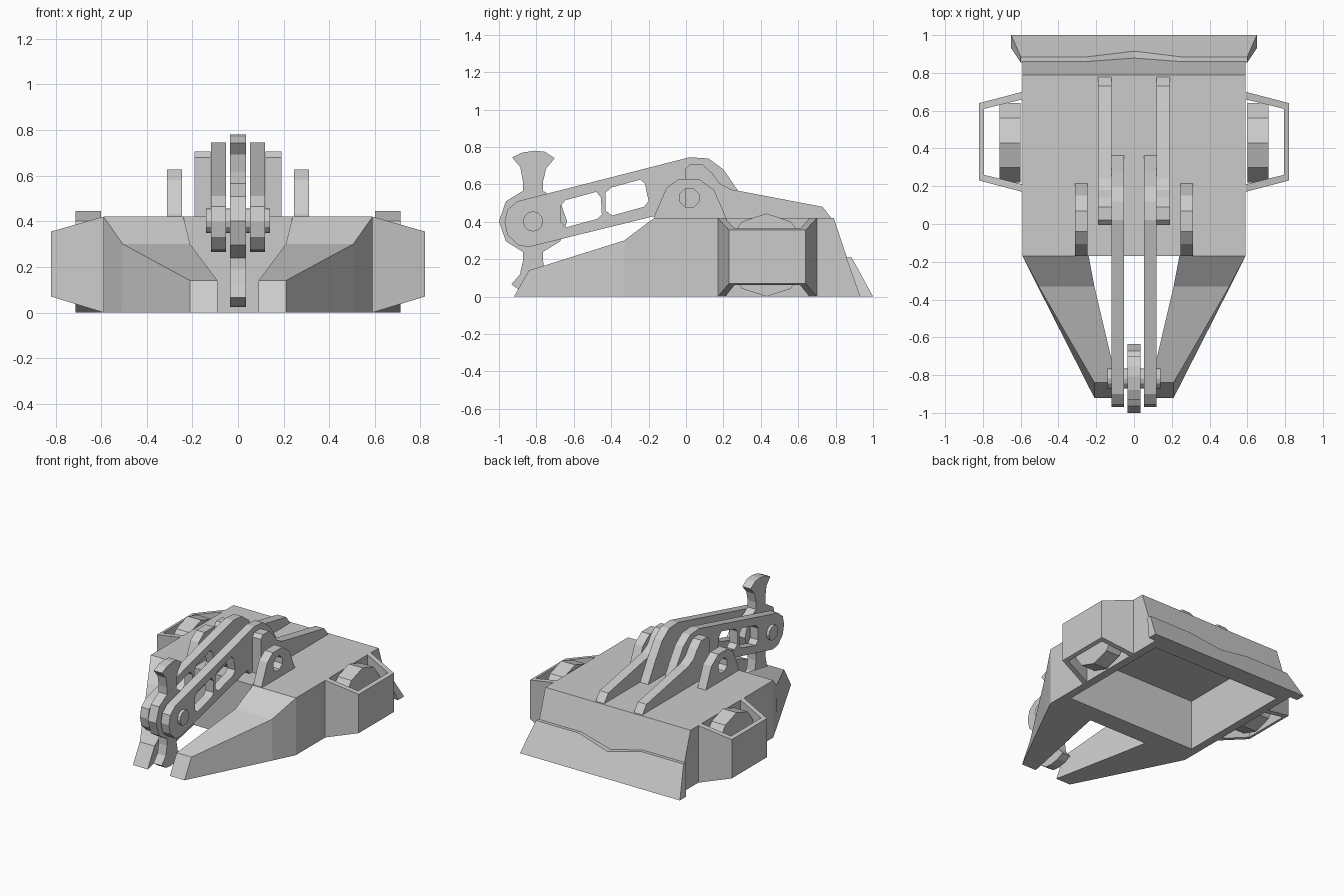
import bpy, bmesh
from math import sin, cos, pi
from mathutils import Matrix

if "Cube" in bpy.data.objects:
    bpy.data.objects.remove(bpy.data.objects["Cube"])


def finish(name, bm):
    bmesh.ops.remove_doubles(bm, verts=bm.verts, dist=1e-5)
    bmesh.ops.recalc_face_normals(bm, faces=bm.faces)
    for f in bm.faces:
        f.smooth = False
    me = bpy.data.meshes.new(name)
    bm.to_mesh(me)
    bm.free()
    ob = bpy.data.objects.new(name, me)
    bpy.context.collection.objects.link(ob)
    return ob


def prism(name, x0, x1, *outlines):
    """Extrude (y, z) outlines between x0 and x1; later outlines are holes."""
    cu = bpy.data.curves.new(name, 'CURVE')
    cu.dimensions, cu.fill_mode = '2D', 'BOTH'
    cu.extrude = abs(x1 - x0) / 2
    for pts in outlines:
        sp = cu.splines.new('POLY')
        sp.points.add(len(pts) - 1)
        for p, (y, z) in zip(sp.points, pts):
            p.co = (y, z, 0, 1)
        sp.use_cyclic_u = True
    tmp = bpy.data.objects.new(name + "_curve", cu)
    bpy.context.collection.objects.link(tmp)
    bpy.context.view_layer.update()
    bm = bmesh.new()
    bm.from_mesh(tmp.to_mesh())
    tmp.to_mesh_clear()
    bpy.data.objects.remove(tmp)
    bm.transform(Matrix(((0, 0, 1, (x0 + x1) / 2), (1, 0, 0, 0),
                         (0, 1, 0, 0), (0, 0, 0, 1))))
    bmesh.ops.remove_doubles(bm, verts=bm.verts, dist=1e-5)
    bmesh.ops.dissolve_limit(bm, angle_limit=0.01, verts=bm.verts, edges=bm.edges)
    return finish(name, bm)


def loft(name, sections, side=1):
    """Skin equal-length loops of points, with capped ends."""
    bm = bmesh.new()
    rings = [[bm.verts.new((side * x, y, z)) for x, y, z in s] for s in sections]
    n = len(rings[0])
    for a, b in zip(rings, rings[1:]):
        for i in range(n):
            j = (i + 1) % n
            bm.faces.new((a[i], a[j], b[j], b[i]))
    bm.faces.new(rings[0])
    bm.faces.new(rings[-1])
    return finish(name, bm)


def ngon(y, z, r, n, start=pi / 2):
    return [(y + r * cos(start + 2 * pi * i / n), z + r * sin(start + 2 * pi * i / n))
            for i in range(n)]


# Hull, hollowed from below
hull = prism("hull", -.59, .59, [(-.17, 0), (-.17, .42), (.79, .42), (.93, 0)])
cutter = prism("hull_cutter", -.53, .53, [(-.03, -.1), (-.03, .37), (.74, .37), (.89, -.1)])
cutter.hide_render = True
mod = hull.modifiers.new("hollow", 'BOOLEAN')
mod.object, mod.operation, mod.solver = cutter, 'DIFFERENCE', 'EXACT'
bpy.context.view_layer.objects.active = hull
bpy.ops.object.modifier_apply(modifier=mod.name)
bpy.data.objects.remove(cutter)

# Rear scoop plate with a shallow notch in its top edge
scoop = []
for xt, xb, yo, yi, z in ((-.60, -.65, .885, .855, .21), (-.25, -.25, .885, .857, .21),
                          (0, 0, .915, .875, .155),
                          (.25, .25, .885, .857, .21), (.60, .65, .885, .855, .21)):
    scoop.append([(xt, yi, z), (xt, yo, z), (xb, 1.0, 0), (xb, .93, 0)])
loft("rear_scoop", scoop)

# Arm profile: rounded nose, sloping beam, hump and tail
arm = [(-.97, .40), (-.955, .465), (-.90, .51), (.02, .745), (.12, .738), (.20, .68),
       (.275, .57), (.375, .40), (-.02, .40), (-.06, .455), (-.17, .43),
       (-.84, .265), (-.90, .275), (-.955, .33)]
window_front = [(-.67, .485), (-.645, .515), (-.48, .56), (-.455, .53), (-.45, .44),
                (-.475, .415), (-.64, .37), (-.67, .40)]
window_back = [(-.40, .583), (-.245, .625), (-.22, .605), (-.20, .51), (-.225, .48),
               (-.395, .433), (-.43, .46), (-.43, .555)]
strut = [(-.005, .41), (-.005, .68), (.02, .705), (.09, .705), (.14, .66), (.18, .605),
         (.24, .573), (.73, .48), (.785, .41)]
bracket = [(-.17, .41), (-.17, .43), (-.105, .58), (-.04, .628), (.07, .628),
           (.15, .57), (.22, .41)]

for s, tag in ((1, "right"), (-1, "left")):
    # Front fork prong: outer bottom, outer top, inner top, inner bottom
    loft("fork_" + tag, [
        [(.59, -.17, 0), (.59, -.17, .42), (.24, -.17, .42), (.24, -.17, 0)],
        [(.51, -.33, 0), (.505, -.33, .30), (.21, -.33, .30), (.21, -.33, 0)],
        [(.21, -.92, 0), (.21, -.84, .14), (.09, -.84, .14), (.09, -.92, 0)]], s)
    # Wheel guard: an open-topped tapering wall
    wall = []
    for (ox, oy), (ix, iy) in (((.59, .70), (.59, .66)), ((.82, .64), (.793, .61)),
                               ((.82, .23), (.793, .26)), ((.59, .17), (.59, .21))):
        fo, fi = (ox - .59) / .23, (ix - .59) / .23
        wall.append([(ox, oy, .07 * fo), (ox, oy, .42 - .065 * fo),
                     (ix, iy, .42 - .065 * fi), (ix, iy, .07 * fi)])
    loft("wheel_guard_" + tag, wall, s)
    prism("wheel_" + tag, s * .60, s * .712, ngon(.43, .222, .222, 10))
    # Arm plate, rear strut and pivot bracket
    prism("arm_" + tag, s * .053, s * .118, arm, window_front, window_back)
    prism("arm_strut_" + tag, s * .12, s * .19, strut)
    prism("pivot_bracket_" + tag, s * .245, s * .312, bracket, ngon(.018, .528, .055, 8, pi / 8))

# Spinning blade: half outline repeated by a half turn about the hub
cy, cz = -.818, .402
half = [(-.182, 0), (-.145, .107), (-.054, .163), (-.054, .214), (-.068, .29), (-.112, .342),
        (-.06, .367), (.01, .378), (.064, .372), (.116, .337), (.07, .283), (.054, .214),
        (.054, .163), (.145, .107)]
prism("blade", -.034, .034, [(cy + k * y, cz + k * z) for k in (1, -1) for y, z in half])
prism("blade_axle", -.14, .14, ngon(cy, cz, .054, 12))
